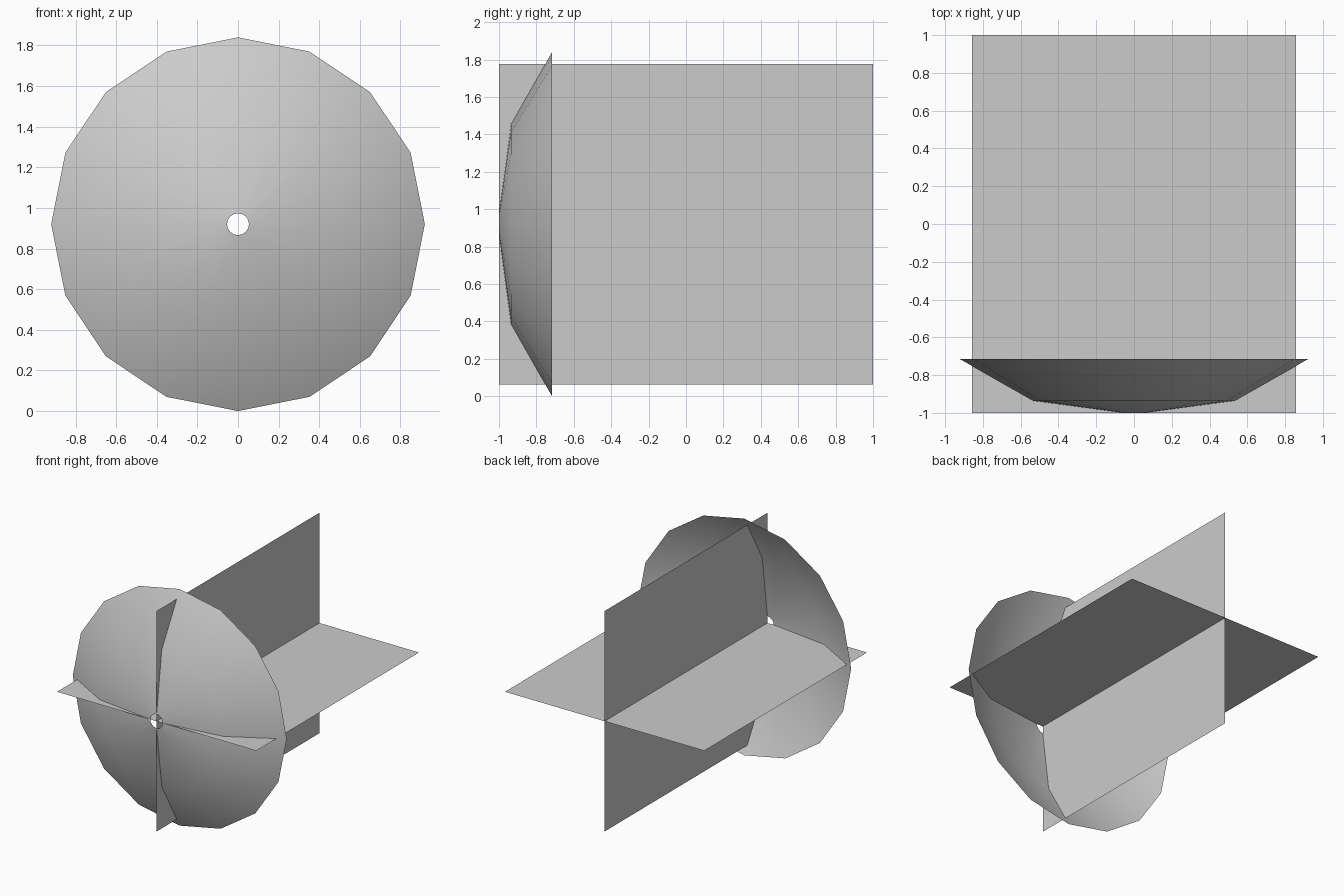
import bpy, bmesh
from math import cos, sin, pi, radians

if "Cube" in bpy.data.objects:
    bpy.data.objects.remove(bpy.data.objects["Cube"])

CZ = 0.92      # height of the central axis
SIDES = 16


def add_object(name, bm):
    mesh = bpy.data.meshes.new(name)
    bm.to_mesh(mesh)
    bm.free()
    obj = bpy.data.objects.new(name, mesh)
    bpy.context.collection.objects.link(obj)
    return obj


def panel(name, corners):
    bm = bmesh.new()
    bm.faces.new([bm.verts.new(c) for c in corners])
    return add_object(name, bm)


# Shallow dish: (radius, y) rings from the central hole to the rim
profile = [(0.054, -1.0), (0.533, -0.936), (0.92, -0.716)]
bm = bmesh.new()
rings = []
for r, y in profile:
    rings.append([bm.verts.new((r * cos(2 * pi * i / SIDES), y,
                                CZ + r * sin(2 * pi * i / SIDES)))
                  for i in range(SIDES)])
for inner, outer in zip(rings, rings[1:]):
    for i in range(SIDES):
        j = (i + 1) % SIDES
        bm.faces.new((inner[i], outer[i], outer[j], inner[j]))
dish = add_object("dish", bm)
bpy.context.view_layer.objects.active = dish
dish.select_set(True)
bpy.ops.object.shade_smooth_by_angle(angle=radians(40))

# Two crossed flat panels running the full length
H = 0.857
panel("horizontal_panel", [(-H, -1, CZ), (H, -1, CZ), (H, 1, CZ), (-H, 1, CZ)])
panel("vertical_panel", [(0, -1, CZ - H), (0, 1, CZ - H),
                         (0, 1, CZ + H), (0, -1, CZ + H)])
